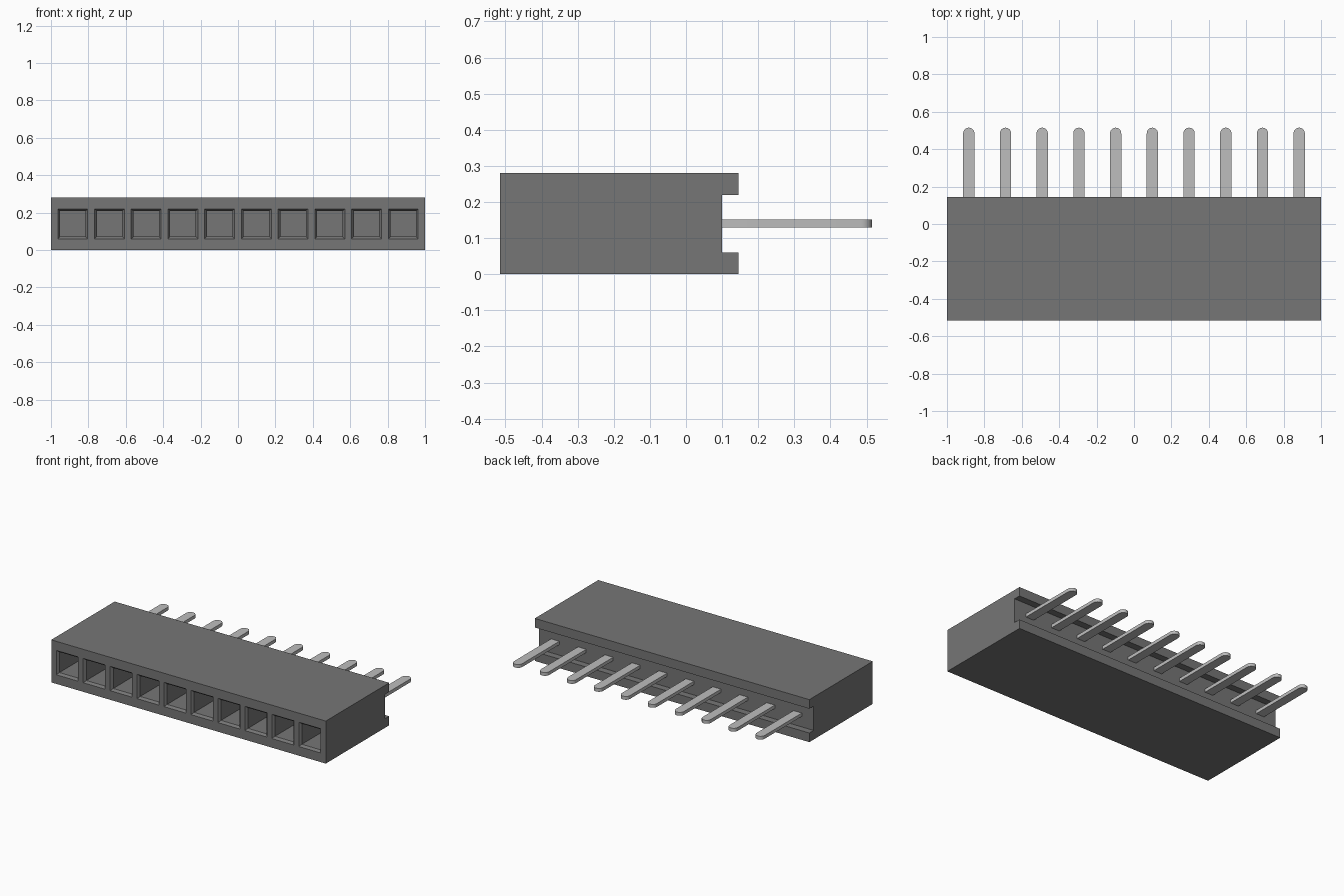
import bpy
import bmesh
import math
from mathutils import Vector

PINS = 10
PITCH = 0.1963
MID_Z = 0.14          # height of the pin and socket row
FRONT, BACK = -0.515, 0.515

if "Cube" in bpy.data.objects:
    bpy.data.objects.remove(bpy.data.objects["Cube"], do_unlink=True)


def material(name, value):
    mat = bpy.data.materials.new(name)
    mat.use_nodes = True
    colour = (value, value, value, 1)
    mat.diffuse_color = colour
    mat.node_tree.nodes["Principled BSDF"].inputs["Base Color"].default_value = colour
    return mat


def make_object(name, bm, mat=None):
    bmesh.ops.recalc_face_normals(bm, faces=bm.faces)
    mesh = bpy.data.meshes.new(name)
    bm.to_mesh(mesh)
    bm.free()
    obj = bpy.data.objects.new(name, mesh)
    bpy.context.collection.objects.link(obj)
    if mat:
        mesh.materials.append(mat)
    return obj


def extrude(bm, points, offset):
    """Solid prism from an outline swept along an offset."""
    face = bm.faces.new([bm.verts.new(p) for p in points])
    result = bmesh.ops.extrude_face_region(bm, geom=[face], use_keep_orig=True)
    verts = [v for v in result["geom"] if isinstance(v, bmesh.types.BMVert)]
    bmesh.ops.translate(bm, verts=verts, vec=Vector(offset))


def loft_squares(bm, x, sections):
    """Closed square tunnel through (y, half width) sections."""
    rings = [[bm.verts.new((x + sx * h, y, MID_Z + sz * h))
              for sx, sz in ((-1, -1), (1, -1), (1, 1), (-1, 1))]
             for y, h in sections]
    for a, b in zip(rings, rings[1:]):
        for i in range(4):
            j = (i + 1) % 4
            bm.faces.new((a[i], a[j], b[j], b[i]))
    bm.faces.new(rings[0])
    bm.faces.new(rings[-1])


plastic = material("dark grey plastic", 0.18)
metal = material("light grey metal", 0.51)
columns = [(i - (PINS - 1) / 2) * PITCH for i in range(PINS)]

# Housing: side profile with a channel along the back
bm = bmesh.new()
profile = [(FRONT, 0), (0.145, 0), (0.145, 0.06), (0.1, 0.06),
           (0.1, 0.22), (0.145, 0.22), (0.145, 0.28), (FRONT, 0.28)]
extrude(bm, [(-1, y, z) for y, z in profile], (2, 0, 0))
housing = make_object("housing", bm, plastic)

# Sockets: square holes with chamfered mouths
bm = bmesh.new()
for x in columns:
    loft_squares(bm, x, [(FRONT - 0.01, 0.08), (FRONT, 0.08),
                         (FRONT + 0.015, 0.068), (0.0, 0.068)])
cutter = make_object("socket_cutter", bm)
cutter.hide_render = True
cutter.hide_set(True)
cut = housing.modifiers.new("sockets", "BOOLEAN")
cut.operation = "DIFFERENCE"
cut.solver = "EXACT"
cut.object = cutter
bpy.context.view_layer.objects.active = housing
bpy.ops.object.modifier_apply(modifier=cut.name)
bpy.data.objects.remove(cutter, do_unlink=True)

# Pins: flat strips with round tips
RADIUS, THICK, STEPS = 0.03, 0.022, 12
for n, x in enumerate(columns):
    bm = bmesh.new()
    z = MID_Z - THICK / 2
    outline = [(x - RADIUS, 0.08, z), (x + RADIUS, 0.08, z)]
    for k in range(STEPS + 1):
        a = math.pi * k / STEPS
        outline.append((x + RADIUS * math.cos(a), BACK - RADIUS + RADIUS * math.sin(a), z))
    extrude(bm, outline, (0, 0, THICK))
    pin = make_object(f"pin_{n + 1}", bm, metal)
    bpy.ops.object.select_all(action="DESELECT")
    pin.select_set(True)
    bpy.context.view_layer.objects.active = pin
    bpy.ops.object.shade_smooth_by_angle(angle=math.radians(35))
